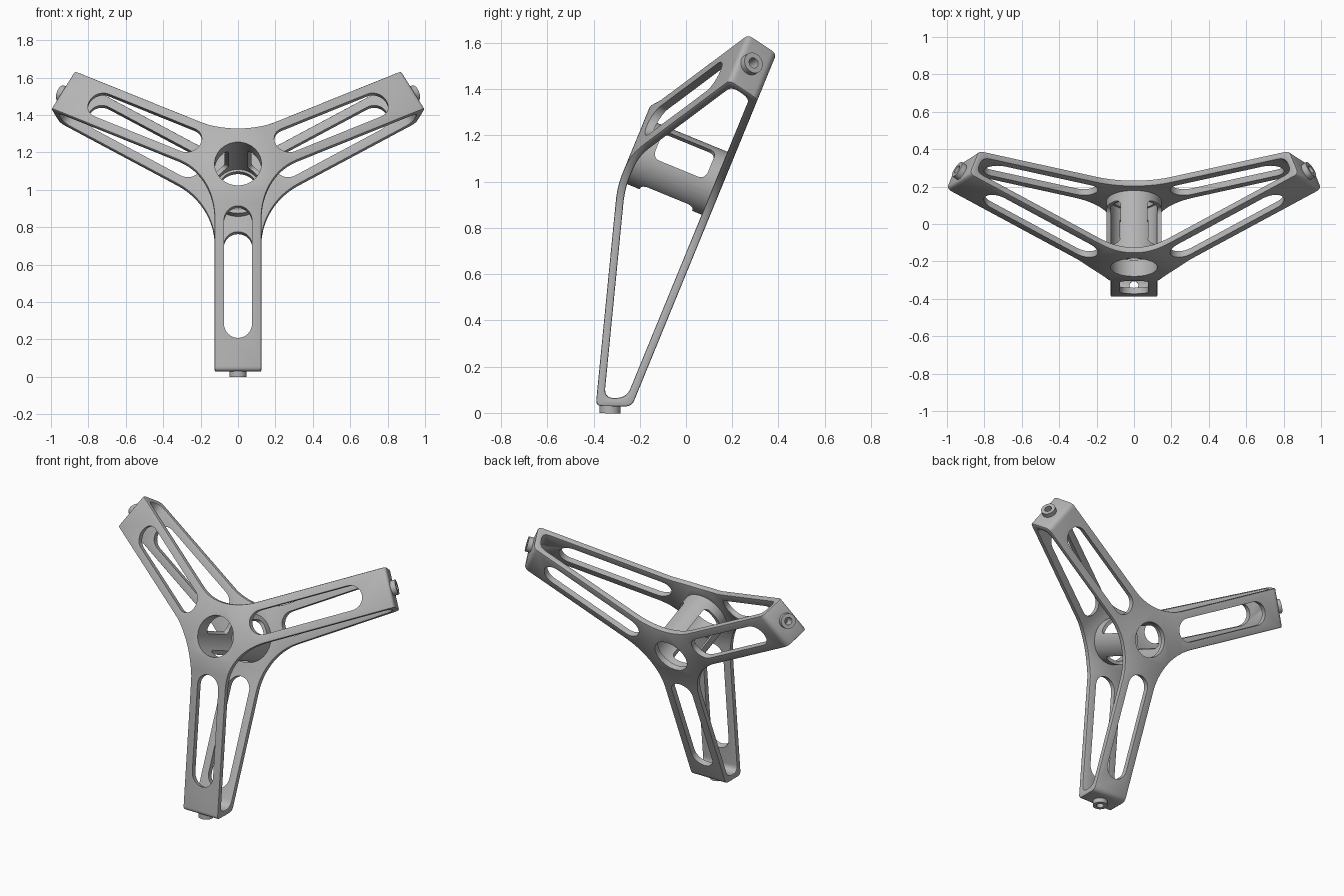
import bpy, bmesh
from math import sin, cos, tan, radians, sqrt
from mathutils import Vector, Matrix

if "Cube" in bpy.data.objects:
    bpy.data.objects.remove(bpy.data.objects["Cube"])

HALF, FILLET, HEIGHT, WALL = 0.125, 0.4, 0.42, 0.035
ARM_ANGLES = [radians(a) for a in (-90, 30, 150)]
CENTRE = (HALF + FILLET) / sin(radians(60))      # fillet centre distance from the axis
NOTCH = (CENTRE - FILLET) / 2

metal = bpy.data.materials.new("grey_metal")
metal.use_nodes = True
grey = (0.46, 0.46, 0.46, 1)
metal.diffuse_color = grey
metal.node_tree.nodes["Principled BSDF"].inputs["Base Color"].default_value = grey


def make_object(name, bm):
    bmesh.ops.recalc_face_normals(bm, faces=bm.faces)
    mesh = bpy.data.meshes.new(name)
    bm.to_mesh(mesh)
    bm.free()
    mesh.materials.append(metal)
    ob = bpy.data.objects.new(name, mesh)
    bpy.context.collection.objects.link(ob)
    return ob


def apply(ob, mod):
    bpy.context.view_layer.objects.active = ob
    bpy.ops.object.modifier_apply(modifier=mod.name)


def combine(ob, tool, operation):
    mod = ob.modifiers.new("combine", "BOOLEAN")
    mod.operation, mod.solver, mod.object = operation, "EXACT", tool
    tool.hide_render = True
    apply(ob, mod)
    bpy.data.objects.remove(tool)


def cylinder(name, start, end, radius, sides=48):
    start, end = Vector(start), Vector(end)
    bm = bmesh.new()
    turn = (end - start).to_track_quat("Z", "Y").to_matrix().to_4x4()
    bmesh.ops.create_cone(bm, cap_ends=True, segments=sides, radius1=radius, radius2=radius,
                          depth=(end - start).length,
                          matrix=Matrix.Translation((start + end) / 2) @ turn)
    return make_object(name, bm)


def prism(name, outline, depth):
    """Extrude an outline of 3D points along a vector."""
    bm = bmesh.new()
    face = bm.faces.new([bm.verts.new(p) for p in outline])
    out = bmesh.ops.extrude_face_region(bm, geom=[face])
    bmesh.ops.translate(bm, vec=depth,
                        verts=[v for v in out["geom"] if isinstance(v, bmesh.types.BMVert)])
    return make_object(name, bm)


def rounded_rect(x0, x1, y0, y1, radius, steps=8):
    pts = []
    for i, (x, y) in enumerate([(x1 - radius, y1 - radius), (x0 + radius, y1 - radius),
                                (x0 + radius, y0 + radius), (x1 - radius, y0 + radius)]):
        for s in range(steps + 1):
            a = radians(90 * (i + s / steps))
            pts.append((x + radius * cos(a), y + radius * sin(a)))
    return pts


def arm_point(angle, r, t, w):
    return Vector((r * cos(angle) - t * sin(angle), r * sin(angle) + t * cos(angle), w))


# Side profile of one arm: flat hub, soft bend, sloped front, rounded tip, flat back
def front_drop(r):
    if r < 0.11:
        return 0
    return 1.25 * (r - 0.11) ** 2 if r < 0.23 else 0.3 * (r - 0.17)


def half_width(r):
    if r <= NOTCH + 1e-6:
        return r * tan(radians(60))
    gap = CENTRE / 2 - r
    return HALF if gap < 0 else HALF + FILLET - sqrt(FILLET ** 2 - gap ** 2)


def round_corner(before, corner, after, size, steps=7):
    b, c, a = Vector(before), Vector(corner), Vector(after)
    p, q = c + (b - c).normalized() * size, c + (a - c).normalized() * size
    return [tuple(p.lerp(c, s / steps).lerp(c.lerp(q, s / steps), s / steps))
            for s in range(steps + 1)]


stations = [0] + [CENTRE / 2 - FILLET * sin(radians(30 * (1 - s / 14))) for s in range(15)]


def profile(offset, tip_front, tip_back, size):
    front = [(r, HEIGHT - offset - front_drop(r)) for r in stations]
    back = [(r, offset) for r in reversed(stations)]
    return (front + round_corner(front[-1], tip_front, tip_back, size)
            + round_corner(tip_front, tip_back, back[0], size) + back)


outer = profile(0, (1.087, 0.145), (1.029, 0), 0.028)
inner = profile(WALL, (1.041, 0.124), (1.003, WALL), 0.044)

# Three arms welded into one hollow spider
bm = bmesh.new()
for angle in ARM_ANGLES:
    rows = [[[bm.verts.new(arm_point(angle, r, side * half_width(r), w)) for r, w in path]
             for side in (-1, 1)] for path in (outer, inner)]
    (ol, orr), (il, ir) = rows
    for i in range(len(outer) - 1):
        bm.faces.new((ol[i], ol[i + 1], orr[i + 1], orr[i]))
        bm.faces.new((ir[i], ir[i + 1], il[i + 1], il[i]))
        if max(outer[i][0], outer[i + 1][0]) > NOTCH + 1e-5:
            bm.faces.new((il[i], il[i + 1], ol[i + 1], ol[i]))
            bm.faces.new((orr[i], orr[i + 1], ir[i + 1], ir[i]))
bmesh.ops.remove_doubles(bm, verts=bm.verts, dist=1e-4)
spider = make_object("three_arm_bracket", bm)
edge = spider.modifiers.new("soft_edges", "BEVEL")
edge.width, edge.segments, edge.limit_method, edge.angle_limit = 0.007, 2, "ANGLE", radians(50)
apply(spider, edge)

# Long slots through the front and back of each arm
for angle in ARM_ANGLES:
    outline = [arm_point(angle, r, t, -0.1)
               for r, t in rounded_rect(0.235, 0.915, -0.075, 0.075, 0.0745)]
    combine(spider, prism("slot_cutter", outline, (0, 0, 0.7)), "DIFFERENCE")

# Hub openings in the plates
combine(spider, cylinder("front_hole", (0, 0, 0.2), (0, 0, 0.6), 0.125, 64), "DIFFERENCE")
combine(spider, cylinder("back_hole", (0, 0, -0.1), (0, 0, 0.2), 0.112, 64), "DIFFERENCE")

# Hub tube with a rounded window facing each arm
tube = cylinder("hub_tube", (0, 0, 0.012), (0, 0, HEIGHT - 0.012), 0.147, 64)
combine(tube, cylinder("tube_back_bore", (0, 0, -0.1), (0, 0, 0.2), 0.112, 64), "DIFFERENCE")
combine(tube, cylinder("tube_bore", (0, 0, WALL), (0, 0, 0.6), 0.125, 64), "DIFFERENCE")
for angle in ARM_ANGLES:
    outline = [arm_point(angle, 0.06, t, w)
               for t, w in rounded_rect(-0.074, 0.074, 0.08, 0.325, 0.03)]
    combine(tube, prism("window_cutter", outline, arm_point(angle, 0.15, 0, 0)), "DIFFERENCE")
combine(spider, tube, "UNION")

# Bored bosses on the arm tips
for angle in ARM_ANGLES:
    base = arm_point(angle, 1.0636, 0, 0.088)
    out = arm_point(angle, 0.927, 0, -0.375)
    combine(spider, cylinder("tip_boss", base - out * 0.02, base + out * 0.031, 0.046, 32), "UNION")
    combine(spider, cylinder("tip_bore", base - out * 0.08, base + out * 0.06, 0.023, 24),
            "DIFFERENCE")

# Lean the whole bracket back and shade it
spider.data.transform(Matrix.Translation((0, 0.156, 0.98)) @ Matrix.Rotation(radians(67.7), 4, "X"))
bpy.ops.object.select_all(action="DESELECT")
spider.select_set(True)
bpy.context.view_layer.objects.active = spider
bpy.ops.object.shade_smooth_by_angle(angle=radians(35))
